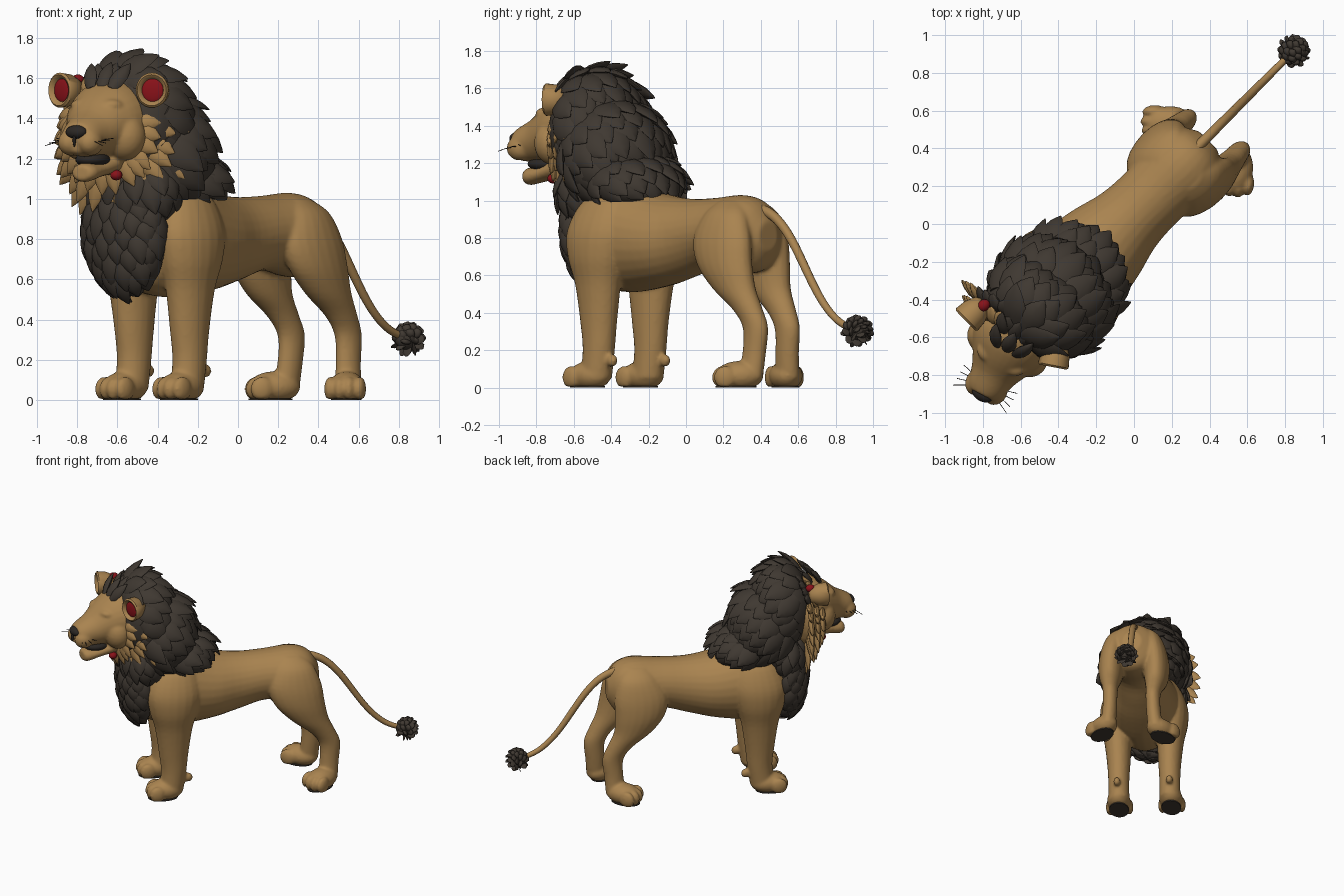
import bpy, bmesh, math, random
from math import sin, cos, pi, radians
from mathutils import Vector as V, Matrix

random.seed(4)
cube = bpy.data.objects.get("Cube")
if cube:
    bpy.data.objects.remove(cube)

X, Y, Z = V((1, 0, 0)), V((0, 1, 0)), V((0, 0, 1))
# Parts are built facing -y, then the whole animal is turned on the spot
BODY = Matrix.Rotation(radians(-45), 4, 'Z') @ Matrix.Translation((-0.035, 0, 0))
HEAD = BODY @ Matrix.Translation((0, -0.86, 1.38)) @ Matrix.Rotation(radians(17), 4, 'Z')


def material(name, rgb, rough=0.8):
    m = bpy.data.materials.new(name)
    m.use_nodes = True
    m.diffuse_color = (*rgb, 1)
    bsdf = m.node_tree.nodes["Principled BSDF"]
    bsdf.inputs["Base Color"].default_value = (*rgb, 1)
    bsdf.inputs["Roughness"].default_value = rough
    return m


TAN = material("tan_fur", (0.40, 0.23, 0.08))
DARK = material("dark_mane", (0.05, 0.04, 0.031))
RED = material("ear_red", (0.25, 0.006, 0.01))
BLACK = material("nose_black", (0.025, 0.021, 0.018))


def rounded(secs, k):
    """Add k steps between sections along a smooth spline."""
    s = [V((*c, a, b)) for c, a, b in secs]
    out = []
    for i in range(len(s) - 1):
        p, q, r, w = s[max(i - 1, 0)], s[i], s[i + 1], s[min(i + 2, len(s) - 1)]
        for t in (j / k for j in range(k)):
            out.append((q * 2 + (r - p) * t + (p * 2 - q * 5 + r * 4 - w) * t * t
                        + (q * 3 - p - r * 3 + w) * t ** 3) / 2)
    return [(v[:3], max(v[3], .002), max(v[4], .002)) for v in out + [s[-1]]]


def loft(bm, secs, a=X, b=Y, n=20, k=1):
    """Closed tube through elliptical sections (centre, radius a, radius b)."""
    rings = [[bm.verts.new(V(c) + a * (ra * cos(2 * pi * i / n)) + b * (rb * sin(2 * pi * i / n)))
              for i in range(n)] for c, ra, rb in rounded(secs, k)]
    for p, q in zip(rings, rings[1:]):
        for i in range(n):
            j = (i + 1) % n
            bm.faces.new((p[i], p[j], q[j], q[i]))
    bm.faces.new(rings[0][::-1])
    bm.faces.new(rings[-1])


def ball(bm, c, r, yaw=0, seg=24):
    m = Matrix.Translation(c) @ Matrix.Rotation(yaw, 4, 'Z') @ Matrix.Diagonal((*r, 1))
    bmesh.ops.create_uvsphere(bm, u_segments=seg, v_segments=seg // 2, radius=1, matrix=m)


def tuft(bm, root, flow, normal, length, width, lift=0.25):
    """Pointed, slightly curled lock of hair lying along a surface."""
    flow, normal = flow.normalized(), normal.normalized()
    side = flow.cross(normal).normalized()
    shape = ((0, .55), (.25, .95), (.5, 1), (.75, .68), (.92, .28), (1, .04))
    secs = [(root + flow * length * t + normal * length * lift * (t - 0.75 * t * t),
             width * w / 2, 0.02 * w + 0.002) for t, w in shape]
    loft(bm, secs, side, normal, 8)


def finish(name, bm, mat, matrix=BODY, voxel=0, smooth=4):
    bmesh.ops.recalc_face_normals(bm, faces=bm.faces)
    bm.transform(matrix)
    me = bpy.data.meshes.new(name)
    bm.to_mesh(me)
    bm.free()
    me.materials.append(mat)
    for p in me.polygons:
        p.use_smooth = True
    ob = bpy.data.objects.new(name, me)
    bpy.context.collection.objects.link(ob)
    if voxel:
        r = ob.modifiers.new("blend", 'REMESH')
        r.mode, r.voxel_size, r.use_smooth_shade = 'VOXEL', voxel, True
        s = ob.modifiers.new("soften", 'SMOOTH')
        s.iterations, s.factor = smooth, 0.5
    else:
        bpy.context.view_layer.objects.active = ob
        ob.select_set(True)
        bpy.ops.object.shade_smooth_by_angle(angle=radians(50))
        ob.select_set(False)


def directions(n):
    """Evenly spread unit vectors."""
    for i in range(n):
        z = 1 - 2 * (i + .5) / n
        r, a = math.sqrt(1 - z * z), i * 2.39996
        yield V((r * cos(a), r * sin(a), z))


# Torso: y, z, half width, half height
body = bmesh.new()
torso = ((-.75, .88, .10, .18), (-.65, .84, .22, .29), (-.45, .82, .28, .31), (-.2, .79, .25, .25),
         (0, .80, .2, .21), (.2, .83, .19, .185), (.4, .82, .21, .21), (.52, .81, .17, .18),
         (.59, .81, .07, .08))
loft(body, [((0, y, z), rx, rz) for y, z, rx, rz in torso], X, Z, 28, 4)

# Legs: z, y, x, half width, half depth
fore = ((1.06, -.46, .15, .04, .07), (.98, -.48, .18, .09, .15), (.84, -.495, .21, .12, .195),
        (.7, -.5, .21, .125, .18), (.55, -.5, .2, .105, .138), (.35, -.5, .195, .088, .108),
        (.2, -.5, .195, .08, .092), (.05, -.52, .195, .08, .09))
hind = ((1.0, .38, .08, .04, .07), (.93, .39, .125, .08, .14), (.8, .39, .155, .1, .195),
        (.66, .42, .17, .1, .185), (.53, .49, .17, .085, .14), (.42, .585, .165, .065, .095),
        (.32, .64, .16, .056, .078), (.18, .635, .165, .055, .07), (.05, .62, .18, .06, .075))
pads = bmesh.new()


def paw(s, x, y, yaw):
    turn = Matrix.Translation((s * x, y, 0)) @ Matrix.Rotation(s * yaw, 4, 'Z')
    ball(body, turn @ V((0, 0, .065)), (.09, .13, .078), s * yaw)
    for k in range(4):
        t = (k - 1.5) / 1.5
        ball(body, turn @ V((t * .073, -.095 + .025 * abs(t), .055)), (.032, .06, .062), s * yaw, 16)
    ring = [pads.verts.new(turn @ V((.075 * cos(a), -.02 + .11 * sin(a), .001)))
            for a in (2 * pi * i / 24 for i in range(24))]
    f = pads.faces.new(ring)
    up = bmesh.ops.extrude_face_region(pads, geom=[f])["geom"]
    bmesh.ops.translate(pads, vec=Z * .008, verts=[g for g in up if isinstance(g, bmesh.types.BMVert)])


for s in (1, -1):
    step = .01 if s > 0 else -.07   # the right hind leg is set forward
    loft(body, [((s * x, y, z), rx, ry) for z, y, x, rx, ry in fore], k=4)
    loft(body, [((s * x, y + step * min(1, 2 * (1 - z)), z), rx, ry) for z, y, x, rx, ry in hind], k=4)
    paw(s, .2, -.56, 0)
    paw(s, .215, .575 + step, radians(38))
    ball(body, (s * .2, -.395, .145), (.028, .035, .035), 0, 12)
for v in body.verts:
    v.co.z = max(v.co.z, .004)
finish("body_and_legs", body, TAN, voxel=0.011, smooth=4)
finish("paw_pads", pads, DARK)

# Tail with dark tassel
curve = bpy.data.curves.new("tail", 'CURVE')
curve.dimensions, curve.bevel_depth, curve.bevel_resolution = '3D', 0.018, 3
path = ((.47, .96), (.56, .95), (.67, .89), (.79, .74), (.92, .53), (1.04, .39), (1.14, .33), (1.23, .31))
spline = curve.splines.new('NURBS')
spline.points.add(len(path) - 1)
for i, (pt, (y, z)) in enumerate(zip(spline.points, path)):
    pt.co = (*(BODY @ V((-.015, y, z))), 1)
    pt.radius = 1.6 - .09 * i
spline.order_u, spline.use_endpoint_u = 4, True
curve.materials.append(TAN)
bpy.context.collection.objects.link(bpy.data.objects.new("tail", curve))
bm = bmesh.new()
centre = V((-.015, 1.24, .31))
ball(bm, centre, (.056, .075, .062), 0, 16)
for d in directions(40):
    tuft(bm, centre + d * .042, d.cross(X) * .5 + d * .45 + Y * .4, d, .05, .055)
finish("tail_tassel", bm, DARK)

# Mane: overlapping volumes covered in locks (centre, radii, locks, length, back limit, low limit)
blobs = ((V((0, -.71, 1.375)), V((.295, .215, .315)), 130, .22, 2, 1.02),
         (V((0, -.585, 1.25)), V((.31, .25, .285)), 130, .23, 2, 1.06),
         (V((0, -.43, 1.11)), V((.265, .225, .13)), 100, .2, 2, 1.05),
         (V((-.015, -.69, 1.06)), V((.27, .17, .2)), 80, .17, .45, .8),
         (V((-.035, -.73, .86)), V((.24, .135, .32)), 120, .16, .4, .5))


def inside(p, skip):
    return any(i != skip and sum(((p - b[0])[k] / b[1][k]) ** 2 for k in range(3)) < .9
               for i, b in enumerate(blobs))


core, locks = bmesh.new(), bmesh.new()
for i, (c, r, count, length, back, low) in enumerate(blobs):
    ball(core, c, r, 0, 32)
    for d in directions(count):
        p = c + V(d[k] * r[k] for k in range(3))
        n = V(d[k] / r[k] for k in range(3)).normalized()
        face_side = i < 3 and p.y < (-.83 if p.z > 1.6 else -.74)
        if n.y > back or p.z < low or face_side or inside(p, i):
            continue
        flow = V((random.uniform(-.12, .12), 1, -.75)) if i < 3 else V((random.uniform(-.1, .1), .35, -1))
        flow = flow - n * flow.dot(n)
        k = random.uniform(.85, 1.15)
        tuft(locks, p - n * .014 - flow.normalized() * .05, flow, n, length * k, length * .66, .34)
finish("mane_core", core, DARK, voxel=0.02, smooth=5)
finish("mane_locks", locks, DARK)

# Head: y, z, half width, half height
head = bmesh.new()
face = ((.1, .0, .19, .19), (0, .0, .22, .215), (-.09, .0, .2, .19), (-.17, -.02, .16, .155),
        (-.25, -.055, .122, .118), (-.33, -.075, .1, .092), (-.365, -.075, .075, .07))
loft(head, [((0, y, z), rx, rz) for y, z, rx, rz in face], X, Z, 28, 3)
jaw = ((.02, -.17, .13, .09), (-.1, -.205, .105, .06), (-.2, -.235, .08, .045), (-.28, -.25, .07, .048),
       (-.31, -.25, .045, .035))
loft(head, [((0, y, z), rx, rz) for y, z, rx, rz in jaw], X, Z, 20, 2)
ball(head, (0, .06, -.07), (.285, .09, .24))
for s in (1, -1):
    ball(head, (s * .055, -.315, -.1), (.062, .075, .066))
    ball(head, (s * .085, -.15, .085), (.06, .05, .032), s * .4)
    ball(head, (s * .12, -.08, -.07), (.11, .1, .12))
finish("head", head, TAN, HEAD, 0.01, 5)

bm = bmesh.new()
ball(bm, (0, -.362, -.048), (.058, .036, .034))
ball(bm, (0, -.385, -.09), (.007, .012, .032), 0, 12)
for s in (1, -1):
    ball(bm, (s * .1, -.197, .042), (.026, .012, .008), s * .6, 12)
    for k in range(4):
        a, b = V((s * .085, -.35 + .02 * k, -.09)), V((s * .16, -.39 + .04 * k, -.115 + .012 * k))
        loft(bm, [(a, .0015, .0015), (b, .001, .001)], Y, Z, 5)
finish("nose_eyes_whiskers", bm, BLACK, HEAD)
bm = bmesh.new()
ball(bm, (0, -.19, -.185), (.083, .1, .04))
finish("mouth", bm, BLACK, HEAD)
bm = bmesh.new()
for s in (1, -1):
    ball(bm, (s * .085, -.1, -.262), (.03, .03, .026))
finish("throat_lining", bm, RED, HEAD)

# Ears: tan cups with red lining
cup = ((.1, .03), (.085, .055), (.03, .08), (-.03, .087), (-.04, .077), (-.03, .062), (.0, .05))
for s, side in ((1, "left"), (-1, "right")):
    place = HEAD @ Matrix.Translation((s * .25, -.02, .16)) @ Matrix.Rotation(s * .3, 4, 'Z')
    bm = bmesh.new()
    loft(bm, [((0, y, 0), r * .95, r) for y, r in cup], X, Z, 28)
    finish(side + "_ear", bm, TAN, place)
    bm = bmesh.new()
    ball(bm, (0, -.012, 0), (.058, .014, .062))
    ball(bm, (-s * .01, .085, .05), (.03, .035, .028))
    finish(side + "_ear_lining", bm, RED, place)

# Pale ruff around the face, long under the chin, with a dark crest on top
ruff, crest = bmesh.new(), bmesh.new()
for y, r, n, out, drop in ((-.06, .17, 24, .13, .07), (.0, .21, 28, .12, .14), (.07, .25, 30, .11, .18)):
    for i in range(n):
        a = 2 * pi * (i + .5 * random.random()) / n
        d = V((sin(a), 0, cos(a)))
        low = (1 - cos(a)) / 2
        if y < -.05 and low < .35:
            continue
        top = (abs(d.x) < .3 and d.z > 0) or (y > .03 and low < .22)
        flow = d + Y * (.75 - .65 * low) - Z * .25 * abs(d.x)
        root = d * (r - .03 * low) + Y * y - Z * .02
        tuft(crest if top else ruff, root, flow, d * .6 - Y, out + drop * low ** 2, .1, .15)
for k in range(9):
    x, y = (k % 3 - 1) * .055, -.1 + .07 * (k // 3)
    tuft(crest, V((x, y, .165)), V((x, .12, .13)), V((x, -.1, .1)), .17, .08)
finish("face_ruff", ruff, TAN, HEAD)
finish("crown_crest", crest, DARK, HEAD)
